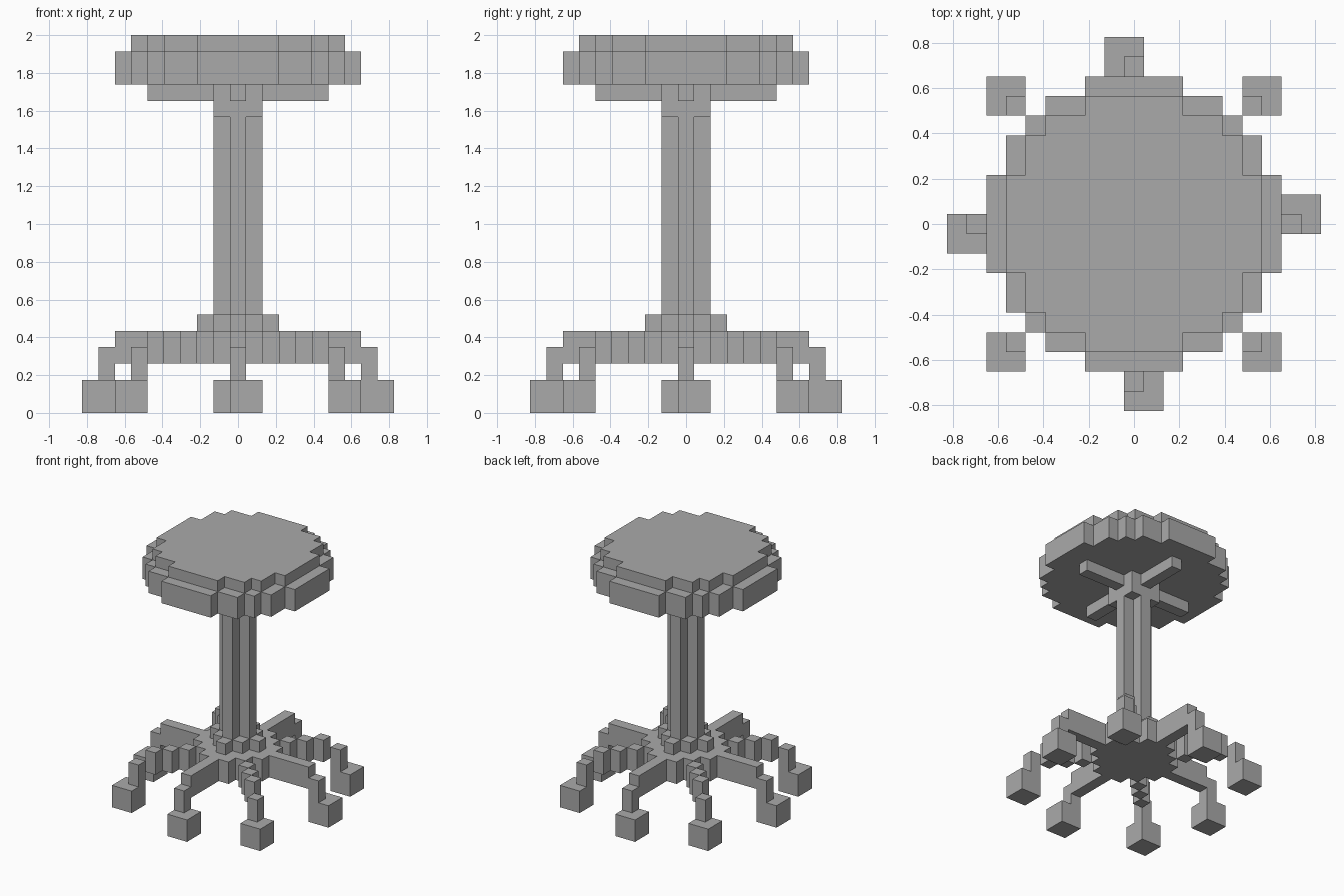
import bpy, bmesh
from math import pi
from mathutils import Matrix, Vector

cube = bpy.data.objects.get("Cube")
if cube:
    bpy.data.objects.remove(cube, do_unlink=True)

U = 2 / 23  # edge of one block; all sizes below are counted in blocks

grey = bpy.data.materials.new("plain_grey")
grey.use_nodes = True
grey.diffuse_color = (0.4, 0.4, 0.4, 1)
grey.node_tree.nodes["Principled BSDF"].inputs["Base Color"].default_value = grey.diffuse_color


def finish(name, bm, turn=0):
    """Scale to size, turn by quarters about the centre and link."""
    bmesh.ops.transform(bm, matrix=Matrix.Rotation(turn * pi / 2, 4, "Z") @ Matrix.Scale(U, 4),
                        verts=bm.verts)
    bmesh.ops.recalc_face_normals(bm, faces=bm.faces)
    mesh = bpy.data.meshes.new(name)
    bm.to_mesh(mesh)
    bm.free()
    mesh.materials.append(grey)
    bpy.context.collection.objects.link(bpy.data.objects.new(name, mesh))


def stepped_prism(name, rows, z0, z1):
    """Upright prism; rows[i] is the reach in blocks of the row i steps off centre."""
    n = len(rows) - 1
    side = []
    for y in range(-n, n + 1):
        reach = rows[abs(y)] + 0.5
        for p in ((reach, y - 0.5), (reach, y + 0.5)):
            if p not in side:
                side.append(p)
    outline = side + [(-x, -y) for x, y in side]
    bm = bmesh.new()
    base = bm.faces.new([bm.verts.new((x, y, z0)) for x, y in outline])
    top = bmesh.ops.extrude_face_region(bm, geom=[base], use_keep_orig=True)
    moved = [v for v in top["geom"] if isinstance(v, bmesh.types.BMVert)]
    bmesh.ops.translate(bm, vec=(0, 0, z1 - z0), verts=moved)
    bmesh.ops.dissolve_limit(bm, angle_limit=0.01, verts=bm.verts, edges=bm.edges)
    finish(name, bm)


def blocks(name, boxes, turn):
    """Boxes given as first cell, last cell in x and y, then bottom and top."""
    bm = bmesh.new()
    for xa, xb, ya, yb, z0, z1 in boxes:
        size = Vector((xb - xa + 1, yb - ya + 1, z1 - z0))
        centre = Vector(((xa + xb) / 2, (ya + yb) / 2, (z0 + z1) / 2))
        bmesh.ops.create_cube(bm, size=1,
                              matrix=Matrix.Translation(centre) @ Matrix.Diagonal(size).to_4x4())
    finish(name, bm, turn)


# Seat cushion, in two stepped layers
stepped_prism("seat_cushion", [7, 7, 7, 6, 6, 5, 4, 2], 20, 22)
stepped_prism("seat_top", [6, 6, 6, 5, 5, 4, 2], 22, 23)

# Column, with its block under the seat and collar on the hub
stepped_prism("seat_mount", [1, 1], 18, 20)
stepped_prism("column", [1, 0], 6, 18)
stepped_prism("column_collar", [2, 1, 0], 5, 6)
stepped_prism("base_hub", [3, 3, 2, 1], 3, 5)

# Seat brackets, straight legs and diagonal legs repeat every quarter turn
for turn, (straight, diagonal) in enumerate((("left", "back_left"), ("back", "back_right"),
                                             ("right", "front_right"), ("front", "front_left"))):
    blocks(straight + "_seat_bracket", [(2, 5, 0, 0, 19, 20)], turn)
    blocks(straight + "_leg", [(4, 7, 0, 0, 3, 5), (8, 8, 0, 0, 2, 4)], turn)
    blocks(straight + "_foot", [(8, 9, 0, 1, 0, 2)], turn)
    blocks(diagonal + "_leg", [(i, i, i, i, 3, 5) for i in (3, 4, 5)] + [(6, 6, 6, 6, 2, 4)], turn)
    blocks(diagonal + "_foot", [(6, 7, 6, 7, 0, 2)], turn)
